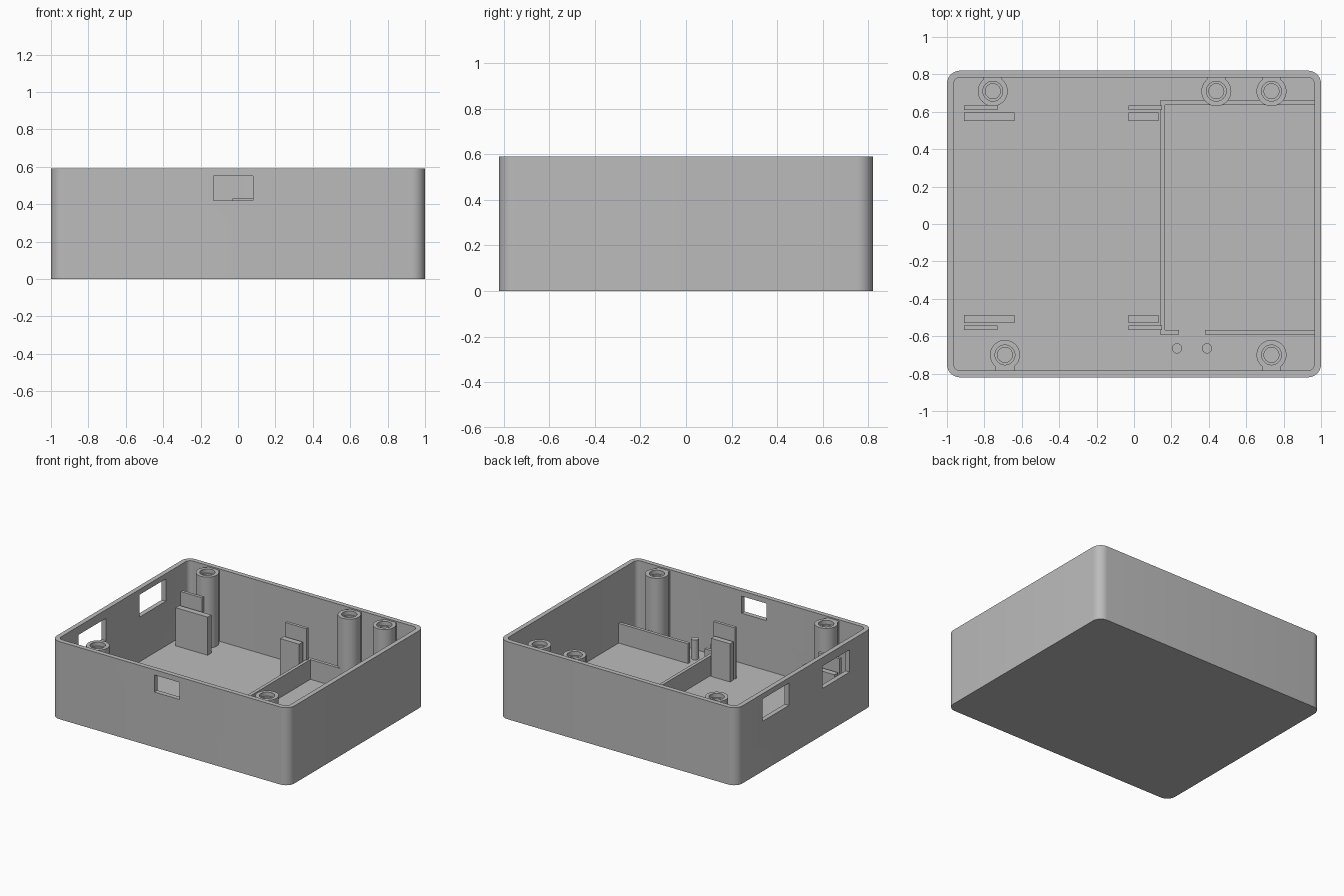
import bpy, bmesh, math

cube = bpy.data.objects.get("Cube")
if cube:
    bpy.data.objects.remove(cube, do_unlink=True)

HEIGHT, FLOOR, WALL = 0.59, 0.04, 0.036
HALF_X, HALF_Y = 1.0, 0.82

grey = bpy.data.materials.new("plain grey plastic")
grey.use_nodes = True
grey.diffuse_color = (0.5, 0.5, 0.5, 1)
grey.node_tree.nodes["Principled BSDF"].inputs["Base Color"].default_value = (0.5, 0.5, 0.5, 1)


def finish(name, bm):
    bmesh.ops.recalc_face_normals(bm, faces=bm.faces)
    mesh = bpy.data.meshes.new(name)
    bm.to_mesh(mesh)
    bm.free()
    mesh.materials.append(grey)
    obj = bpy.data.objects.new(name, mesh)
    bpy.context.collection.objects.link(obj)
    return obj


def smooth(obj):
    bpy.ops.object.select_all(action='DESELECT')
    obj.select_set(True)
    bpy.context.view_layer.objects.active = obj
    bpy.ops.object.shade_smooth_by_angle(angle=math.radians(30))


def box(name, x0, x1, y0, y1, z0, z1):
    bm = bmesh.new()
    bmesh.ops.create_cube(bm, size=1)
    for v in bm.verts:
        v.co = (x1 if v.co.x > 0 else x0, y1 if v.co.y > 0 else y0, z1 if v.co.z > 0 else z0)
    return finish(name, bm)


def rounded_slab(name, hx, hy, radius, z0, z1, steps=8):
    bm = bmesh.new()
    ring = []
    for i, (sx, sy) in enumerate([(1, 1), (-1, 1), (-1, -1), (1, -1)]):
        for k in range(steps + 1):
            a = (i + k / steps) * math.pi / 2
            ring.append(bm.verts.new((sx * (hx - radius) + radius * math.cos(a),
                                      sy * (hy - radius) + radius * math.sin(a), z0)))
    face = bm.faces.new(ring)
    top = bmesh.ops.extrude_face_region(bm, geom=[face])["geom"]
    for v in top:
        if isinstance(v, bmesh.types.BMVert):
            v.co.z = z1
    return finish(name, bm)


def lathe(name, x, y, profile, sides=40):
    bm = bmesh.new()
    verts = [bm.verts.new((r, 0, z)) for r, z in profile]
    edges = [bm.edges.new(pair) for pair in zip(verts, verts[1:])]
    bmesh.ops.spin(bm, geom=verts + edges, axis=(0, 0, 1), cent=(0, 0, 0),
                   steps=sides, angle=math.tau, use_duplicate=False)
    bmesh.ops.remove_doubles(bm, verts=bm.verts, dist=0.0001)
    obj = finish(name, bm)
    obj.location = (x, y, 0)
    smooth(obj)
    return obj


def cut(target, cutter):
    mod = target.modifiers.new("cut", 'BOOLEAN')
    mod.operation, mod.solver, mod.object = 'DIFFERENCE', 'EXACT', cutter
    bpy.context.view_layer.objects.active = target
    bpy.ops.object.modifier_apply(modifier=mod.name)
    bpy.data.objects.remove(cutter, do_unlink=True)


# Open case with rounded corners and three port openings
case = rounded_slab("case_shell", HALF_X, HALF_Y, 0.07, 0, HEIGHT)
cut(case, rounded_slab("cavity", HALF_X - WALL, HALF_Y - WALL, 0.035, FLOOR, HEIGHT + 0.1))
cut(case, box("front_port", -0.13, 0.08, -0.9, -0.7, 0.42, 0.55))
cut(case, box("side_port_back", -1.1, -0.9, 0.19, 0.51, 0.38, 0.55))
cut(case, box("side_port_front", -1.1, -0.9, -0.54, -0.21, 0.355, 0.525))
smooth(case)

# Screw posts with stepped holes, each webbed to its nearest wall
POST_TOP = 0.58
post = [(0, FLOOR - 0.01), (0.08, FLOOR - 0.01), (0.08, POST_TOP), (0.053, POST_TOP),
        (0.053, POST_TOP - 0.03), (0.04, POST_TOP - 0.03), (0.04, 0.2), (0, 0.2)]
for i, (x, y) in enumerate([(-0.755, 0.71), (0.44, 0.71), (0.735, 0.71),
                            (-0.69, -0.70), (0.735, -0.70)]):
    lathe(f"screw_post_{i + 1}", x, y, post)
    near, far = sorted((y + math.copysign(0.06, y), math.copysign(0.8, y)))
    box(f"post_web_{i + 1}", x - 0.05, x + 0.05, near, far, FLOOR - 0.01, POST_TOP)

# Board holders: a thick low plate beside a thin tall one
BASE = FLOOR - 0.01
for side, x0, thick_end, thin_end in [("right", -0.91, -0.64, -0.73), ("middle", -0.03, 0.13, 0.15)]:
    box(f"{side}_back_support", x0, thick_end, 0.55, 0.595, BASE, 0.33)
    box(f"{side}_back_clip", x0, thin_end, 0.61, 0.633, BASE, 0.43)
    box(f"{side}_front_support", x0, thick_end, -0.53, -0.487, BASE, 0.33)
    box(f"{side}_front_clip", x0, thin_end, -0.567, -0.544, BASE, 0.43)

# Low partition around the battery bay
LOW = 0.19
box("partition_long", 0.14, 0.165, -0.592, 0.66, BASE, LOW)
box("partition_back", 0.16, 0.97, 0.635, 0.66, BASE, LOW)
box("partition_front_short", 0.16, 0.24, -0.592, -0.567, BASE, LOW)
box("partition_front_long", 0.38, 0.97, -0.592, -0.567, BASE, LOW)

# Cable pegs
for i, x in enumerate((0.23, 0.39)):
    lathe(f"cable_peg_{i + 1}", x, -0.665, [(0, BASE), (0.027, BASE), (0.027, LOW), (0, LOW)], 24)
